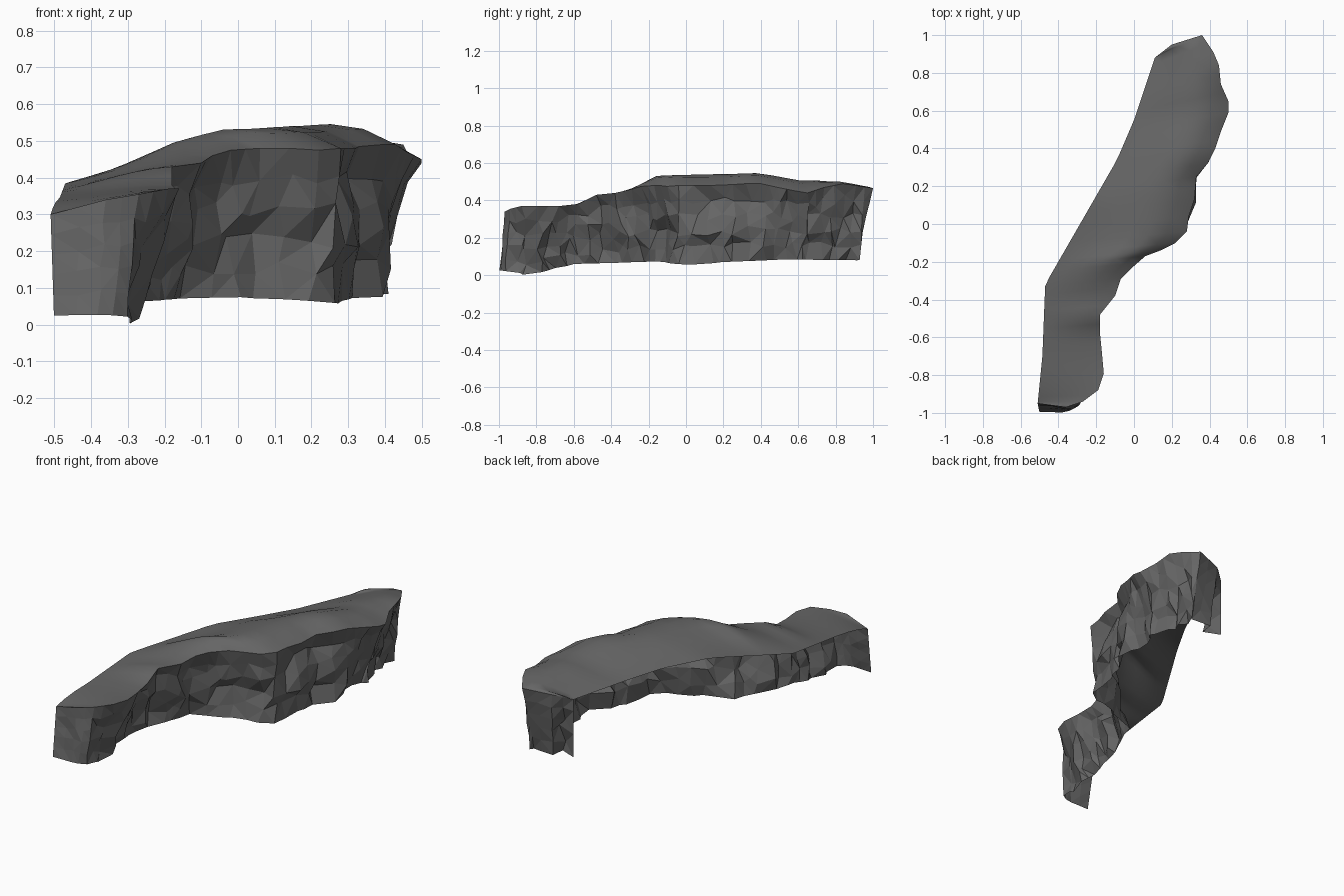
import bpy, bmesh, math, random
from mathutils import Vector, noise

cube = bpy.data.objects.get("Cube")
if cube:
    bpy.data.objects.remove(cube, do_unlink=True)
random.seed(4)

# One dark stone colour
stone = bpy.data.materials.new("dark_stone")
stone.use_nodes = True
grey = (0.13, 0.13, 0.13, 1)
stone.diffuse_color = grey
stone.node_tree.nodes["Principled BSDF"].inputs["Base Color"].default_value = grey


def interpolate(table, key):
    """Piecewise linear lookup in a short list of (key, value) pairs."""
    for (a, va), (b, vb) in zip(table, table[1:]):
        if key <= b:
            t = max(0, (key - a) / (b - a))
            return va + (vb - va) * t
    return table[-1][1]


# Upper lip of the cliff, from the front end round to the back end
lip_points = [Vector(p) for p in (
    (-.51, -.95, .30), (-.36, -.97, .34), (-.27, -.94, .355), (-.19, -.88, .37),
    (-.16, -.79, .37), (-.17, -.68, .37), (-.18, -.58, .38), (-.18, -.48, .43),
    (-.10, -.38, .44), (-.07, -.29, .46), (-.02, -.24, .475), (.06, -.17, .48),
    (.14, -.14, .48), (.22, -.10, .475), (.28, -.04, .48), (.29, .04, .48),
    (.32, .13, .48), (.33, .25, .485), (.39, .32, .49), (.43, .40, .49),
    (.46, .49, .47), (.50, .59, .45), (.50, .65, .44), (.46, .74, .47),
    (.45, .84, .49), (.42, .91, .48), (.36, 1, .465), (.2, .95, .45), (.11, .88, .42))]

# Straight rear edge of the ground, the open side
rear_x = [(-.95, -.51), (-.7, -.485), (-.32, -.47), (.34, -.09), (.55, 0), (.88, .11)]
rear_z = [(-.95, .30), (-.85, .33), (-.32, .385), (.1, .455), (.34, .45), (.55, .435),
          (.88, .42)]
# Rise of the ground between rear edge and lip, along the length
crown_height = [(-.95, 0), (-.4, .01), (-.3, .025), (-.18, .08), (-.1, .075),
                (.2, .065), (.4, .072), (.55, .068), (.73, .03), (.88, .02)]
# Foot height, and how far the foot is undercut, along the length
foot_z = [(-1, .03), (-.95, .025), (-.87, .0), (-.58, .06), (-.2, .075), (0, .055),
          (.2, .07), (.5, .085), (1, .08)]
undercut = [(-.97, -.03), (-.95, -.045), (-.93, -.01), (-.88, .05), (-.78, .11),
            (-.4, .08), (-.15, .05), (0, .01), (.3, .0), (.45, .06), (.6, .11),
            (.91, .09), (.95, .03), (1, .09)]

# Add a station in the middle of each long span
lip = []
for a, b in zip(lip_points, lip_points[1:]):
    lip.append(a)
    if (b - a).length > .095:
        lip.append((a + b) / 2)
lip.append(lip_points[-1])


def make_object(name, bm):
    bmesh.ops.remove_doubles(bm, verts=bm.verts, dist=.001)
    bmesh.ops.triangulate(bm, faces=bm.faces, quad_method='BEAUTY')
    mesh = bpy.data.meshes.new(name)
    bm.to_mesh(mesh)
    bm.free()
    mesh.materials.append(stone)
    obj = bpy.data.objects.new(name, mesh)
    bpy.context.collection.objects.link(obj)
    return obj


def grid_faces(bm, columns):
    """Join neighbouring columns of points with quads."""
    verts = [[bm.verts.new(p) for p in col] for col in columns]
    for left, right in zip(verts, verts[1:]):
        for k in range(len(left) - 1):
            bm.faces.new((left[k], left[k + 1], right[k + 1], right[k]))


# Rugged cliff wall, including both ends
ROWS = 5
last = len(lip) - 1
columns = []
for i, p in enumerate(lip):
    tangent = lip[min(i + 1, last)] - lip[max(i - 1, 0)]
    tangent.z = 0
    tangent.normalize()
    inward = Vector((-tangent.y, tangent.x, 0))
    rough = 0 if i in (0, last) else (.3 if p.y < -.93 or p.y > .94 else 1)
    foot = interpolate(foot_z, p.y)
    lean = 0 if i == last else interpolate(undercut, p.y)
    column = [p]
    for r in range(1, ROWS + 1):
        t = r / ROWS
        # The ends slope evenly; elsewhere the wall cuts in just below the lip
        shape = t if p.y < -.5 or p.y > .86 else math.sin(t * math.pi / 2)
        q = p + inward * lean * shape
        q.z = p.z + (foot - p.z) * t
        # The front end narrows towards its foot
        if p.y < -.86:
            q.x -= (p.x + .45) * .25 * t
        bump = noise.noise(q * 6) * .035 + random.uniform(-.015, .015)
        q += inward * (bump + .008) * rough
        q += tangent * random.uniform(-.02, .02) * rough
        if r < ROWS:
            q.z += random.uniform(-.022, .022) * rough
        column.append(q)
    columns.append(column)
bm = bmesh.new()
grid_faces(bm, columns)
make_object("cliff_wall", bm)

# Smooth ground on top, crowned between the rear edge and the lip
columns = []
rear_y = -.95
for p in lip:
    rear_y = max(rear_y, min(.88, -.95 + (p.y + .95) * .94))
    rear = Vector((interpolate(rear_x, rear_y), rear_y, interpolate(rear_z, rear_y)))
    crown = interpolate(crown_height, rear_y) * min(1, (p - rear).length / .25)
    column = []
    for k in range(7):
        t = k / 6
        q = rear.lerp(p, t)
        q.z += crown * math.sin(math.pi * t ** 1.6)
        column.append(q)
    columns.append(column)
bm = bmesh.new()
grid_faces(bm, columns)
ground = make_object("cliff_top", bm)
ground.data.shade_smooth()
